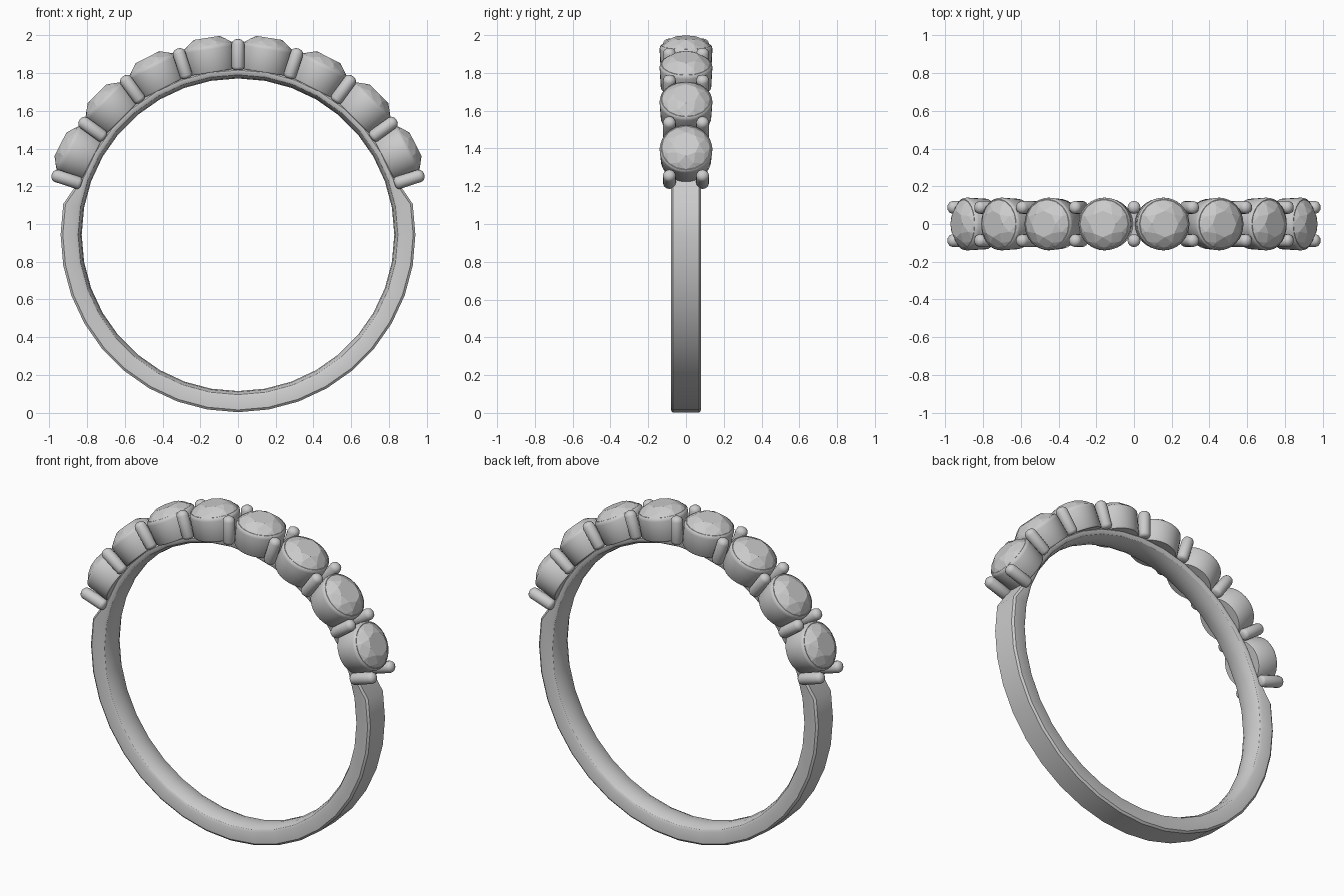
import bpy, bmesh
from math import sin, cos, pi, radians
from mathutils import Matrix

if "Cube" in bpy.data.objects:
    bpy.data.objects.remove(bpy.data.objects["Cube"])

CZ = 0.943                      # height of the ring centre


def finish(bm, name, smooth=None):
    bmesh.ops.recalc_face_normals(bm, faces=bm.faces)
    me = bpy.data.meshes.new(name)
    bm.to_mesh(me)
    bm.free()
    ob = bpy.data.objects.new(name, me)
    bpy.context.collection.objects.link(ob)
    if smooth:
        bpy.ops.object.select_all(action='DESELECT')
        ob.select_set(True)
        bpy.context.view_layer.objects.active = ob
        bpy.ops.object.shade_smooth_by_angle(angle=radians(smooth))
    return ob


def lathe(name, profile, n, smooth=40):
    """Closed solid from (radius, height) points turned around z."""
    bm = bmesh.new()
    rings = [[bm.verts.new((r * cos(2 * pi * i / n), r * sin(2 * pi * i / n), h))
              for i in range(n)] for r, h in profile]
    for a, b in zip(rings, rings[1:]):
        for i in range(n):
            j = (i + 1) % n
            bm.faces.new((a[i], a[j], b[j], b[i]))
    bm.faces.new(rings[0])
    bm.faces.new(rings[-1])
    return finish(bm, name, smooth)


def on_ring(ob, deg, y=0):
    """Stand a part radially on the ring, deg measured from the top."""
    ob.matrix_world = (Matrix.Translation((0, y, CZ))
                       @ Matrix.Rotation(radians(deg), 4, 'Y'))


def copy(ob, name):
    new = ob.copy()
    new.name = name
    bpy.context.collection.objects.link(new)
    return new


# band: comfort-fit section, thinner under the stones
bm = bmesh.new()
N = 36
loops = []
for k in range(N):
    deg = k * 360 / N
    off = min(deg, 360 - deg)
    out = 0.885 if off < 75 else 0.941
    half = [(0.07, out), (0.08, out - 0.012), (0.08, 0.862), (0.072, 0.848), (0.045, 0.834)]
    prof = half + [(0, 0.829)] + [(-y, r) for y, r in reversed(half)]
    a = radians(deg)
    loops.append([bm.verts.new((r * sin(a), y, CZ + r * cos(a))) for y, r in prof])
for k in range(N):
    a, b = loops[k], loops[(k + 1) % N]
    for i in range(len(a)):
        j = (i + 1) % len(a)
        bm.faces.new((a[i], a[j], b[j], b[i]))
finish(bm, "band", 30)

# stone cup: slightly flared with a rounded rim
cup = lathe("stone_cup", [(0.128, 0.872), (0.134, 0.88), (0.140, 0.995),
                          (0.138, 1.008), (0.131, 1.015)], 32)

# faceted stone: convex hull of girdle, crown points and table
bm = bmesh.new()
for n, r, h, turn in ((16, 0.131, 1.013, 0), (8, 0.108, 1.036, 0.5), (8, 0.070, 1.057, 0)):
    for i in range(n):
        a = 2 * pi * (i + turn) / n
        bm.verts.new((r * cos(a), r * sin(a), h))
bmesh.ops.convex_hull(bm, input=bm.verts)
stone = finish(bm, "stone")

# prong: small rounded post
prong = lathe("prong", [(0.016, 0.873), (0.028, 0.878), (0.034, 0.89), (0.034, 1.012),
                        (0.029, 1.026), (0.017, 1.035), (0.005, 1.038)], 16, 60)

# eight stones, 18 degrees apart
for i in range(8):
    deg = -63 + 18 * i
    for part, name in ((cup, "stone_cup"), (stone, "stone")):
        on_ring(part if i == 0 else copy(part, f"{name}_{i + 1}"), deg)

# prong pairs between the stones and at both ends
for i in range(9):
    for y, side in ((-0.088, "front"), (0.088, "back")):
        first = i == 0 and y < 0
        on_ring(prong if first else copy(prong, f"prong_{side}_{i + 1}"), -72 + 18 * i, y)
